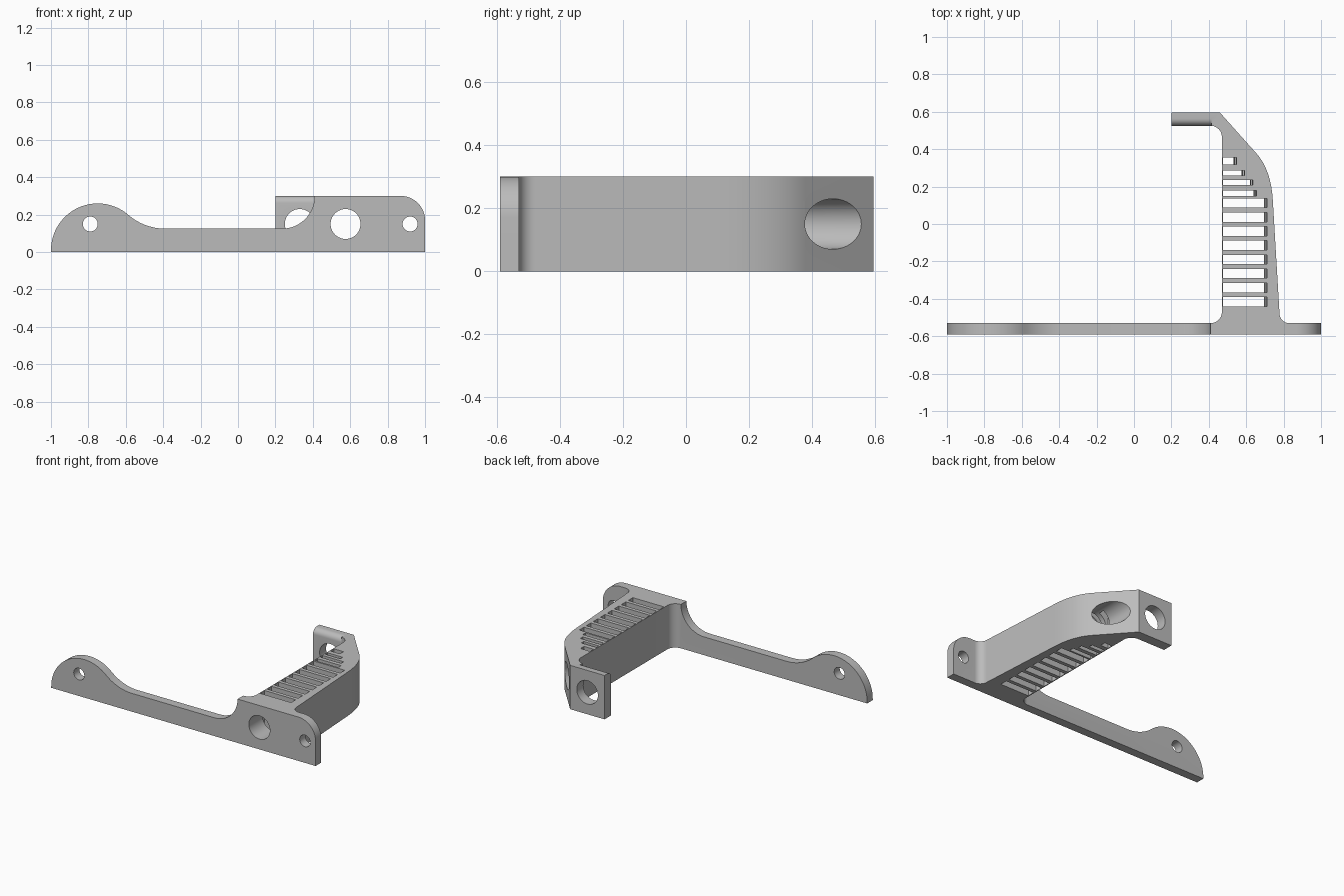
import bpy, bmesh
from math import cos, sin, radians, sqrt

cube = bpy.data.objects.get("Cube")
if cube:
    bpy.data.objects.remove(cube, do_unlink=True)

grey = bpy.data.materials.new("plain grey")
grey.use_nodes = True
COLOUR = (0.5, 0.5, 0.5, 1)
grey.diffuse_color = COLOUR
grey.node_tree.nodes["Principled BSDF"].inputs["Base Color"].default_value = COLOUR


def arc(cx, cy, r, start, end, n=12):
    angles = [radians(start + (end - start) * i / n) for i in range(n + 1)]
    return [(cx + r * cos(a), cy + r * sin(a)) for a in angles]


def prism(name, points, axis, low, high):
    """Extrude a closed outline along one axis."""
    place = {"x": lambda a, b, d: (d, a, b),
             "y": lambda a, b, d: (a, d, b),
             "z": lambda a, b, d: (a, b, d)}[axis]
    bm = bmesh.new()
    bottom = [bm.verts.new(place(a, b, low)) for a, b in points]
    top = [bm.verts.new(place(a, b, high)) for a, b in points]
    bm.faces.new(bottom)
    bm.faces.new(top)
    for i in range(len(points)):
        j = (i + 1) % len(points)
        bm.faces.new((bottom[i], bottom[j], top[j], top[i]))
    bmesh.ops.recalc_face_normals(bm, faces=bm.faces)
    mesh = bpy.data.meshes.new(name)
    bm.to_mesh(mesh)
    bm.free()
    mesh.materials.append(grey)
    obj = bpy.data.objects.new(name, mesh)
    bpy.context.collection.objects.link(obj)
    return obj


def combine(target, other, operation):
    """Apply a boolean and discard the helper."""
    other.hide_render = True
    mod = target.modifiers.new("combine", "BOOLEAN")
    mod.object, mod.operation, mod.solver = other, operation, "EXACT"
    bpy.ops.object.select_all(action="DESELECT")
    bpy.context.view_layer.objects.active = target
    target.select_set(True)
    bpy.ops.object.modifier_apply(modifier=mod.name)
    bpy.data.objects.remove(other, do_unlink=True)


TOP = 0.30
BAR = 0.125

# Front plate: round lobe, low bar, sweep up to the tall end
LOBE, TURN = 0.25, 49
s, c = sin(radians(TURN)), cos(radians(TURN))
blend = (0.01 + LOBE * s - BAR) / (1 - s)
blend_x = -0.75 + (LOBE + blend) * c
outline = [(-1, 0)]
outline += arc(-0.75, 0.01, LOBE, 180, TURN, 28)
outline += arc(blend_x, BAR + blend, blend, 180 + TURN, 270)[1:]
outline += arc(0.235, TOP, TOP - BAR, 270, 360, 16)
outline += arc(0.87, TOP - 0.13, 0.13, 90, 0, 16)
outline += [(1, 0)]
bracket = prism("bracket", outline, "y", -0.59, -0.53)

# Rear arm with its tab, filleted where it meets the plate
outline = [(0.41, -0.56)]
outline += arc(0.41, -0.47, 0.06, -90, 0)
outline += arc(0.41, 0.465, 0.06, 0, 90)
outline += [(0.20, 0.525), (0.20, 0.595), (0.46, 0.595)]
# Rounded shoulder as a quadratic curve
p, q, r = (0.655, 0.377), (0.732, 0.29), (0.742, 0.13)
for i in range(15):
    t = i / 14
    outline.append(tuple((1 - t) ** 2 * a + 2 * t * (1 - t) * b + t * t * d
                         for a, b, d in zip(p, q, r)))
outline += arc(0.83, -0.478, 0.052, 180, 270)
outline += [(0.83, -0.56)]
arm = prism("arm", outline, "z", 0, TOP)

# Rounded upper edge on the inside of the tab
R = 0.038
outline = [(0.50, TOP - R)] + arc(0.525 + R, TOP - R, R, 180, 90, 8)
outline += [(0.525 + R, TOP + 0.02), (0.50, TOP + 0.02)]
combine(arm, prism("tab_round", outline, "x", 0.1, 0.415), "DIFFERENCE")

# Slots through the arm, behind a thin inner wall, with sloped outer ends
slots = [(-0.441 + 0.0755 * k, -0.391 + 0.0755 * k, 0.711) for k in range(8)]
slots += [(0.150, 0.180, 0.655), (0.208, 0.236, 0.635),
          (0.260, 0.286, 0.592), (0.318, 0.356, 0.549)]
for low, high, end in slots:
    side = [(0.476, -0.05), (end - 0.018, -0.05), (end - 0.016, 0),
            (end, TOP), (end, TOP + 0.05), (0.476, TOP + 0.05)]
    combine(arm, prism("slot", side, "y", low, high), "DIFFERENCE")

combine(bracket, arm, "UNION")

# Round holes along the depth
for x, radius, low, high in [(-0.79, 0.04, -0.7, -0.45), (0.92, 0.04, -0.7, -0.45),
                             (0.33, 0.08, 0.45, 0.7), (0.575, 0.08, -0.7, 0.7)]:
    ring = arc(x, 0.15, radius, 0, 360, 40)[:-1]
    combine(bracket, prism("hole", ring, "y", low, high), "DIFFERENCE")

bpy.ops.object.select_all(action="DESELECT")
bpy.context.view_layer.objects.active = bracket
bracket.select_set(True)
bpy.ops.object.shade_smooth_by_angle(angle=radians(30))
